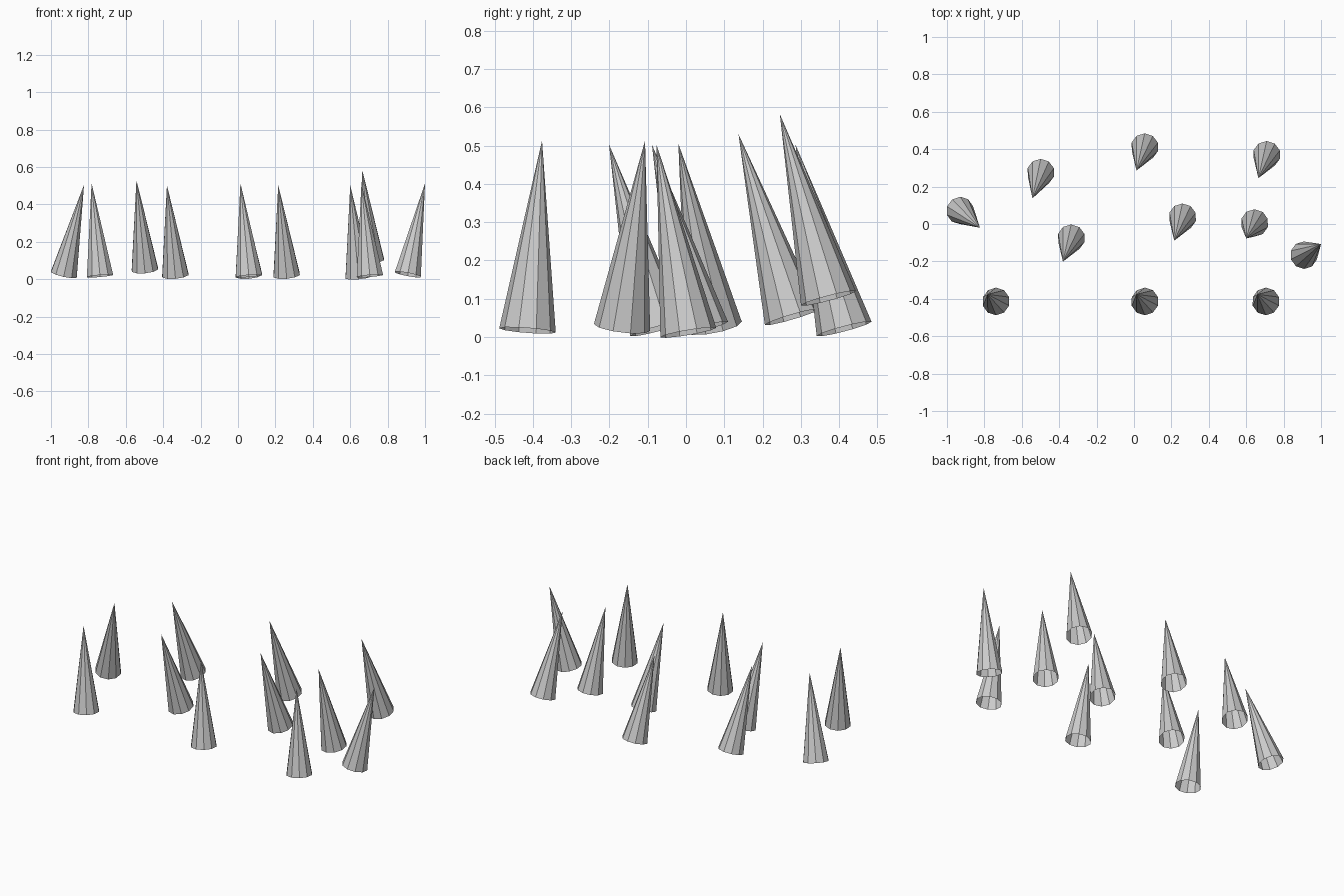
import bpy, bmesh
from mathutils import Vector, Matrix

if "Cube" in bpy.data.objects:
    bpy.data.objects.remove(bpy.data.objects["Cube"])

RADIUS, LENGTH, SIDES = 0.074, 0.5, 10


def spike(name, base, lean):
    """Open-bottomed flat-shaded cone at base, its tip offset sideways by lean."""
    lx, ly = lean
    axis = Vector((lx, ly, (LENGTH ** 2 - lx * lx - ly * ly) ** 0.5))
    turn = Vector((0, 0, 1)).rotation_difference(axis)
    bm = bmesh.new()
    bmesh.ops.create_cone(bm, cap_ends=False, segments=SIDES, radius1=RADIUS,
                          radius2=0, depth=LENGTH,
                          matrix=Matrix.Translation((0, 0, LENGTH / 2)))
    bmesh.ops.remove_doubles(bm, verts=bm.verts, dist=1e-5)
    mesh = bpy.data.meshes.new(name)
    bm.to_mesh(mesh)
    bm.free()
    ob = bpy.data.objects.new(name, mesh)
    ob.matrix_world = Matrix.Translation(base) @ turn.to_matrix().to_4x4()
    bpy.context.collection.objects.link(ob)


# Front row, leaning slightly back
for i, x in enumerate((-0.738, 0.058, 0.705)):
    spike(f"front_spike_{i + 1}", (x, -0.414, 0.017), (-0.045, 0.038))

# Middle and back spikes, leaning forward
forward = ((-0.335, -0.074, 0.021), (0.26, 0.038, 0.021),
           (0.058, 0.413, 0.021), (0.71, 0.372, 0.101))
for i, base in enumerate(forward):
    spike(f"leaning_spike_{i + 1}", base, (-0.045, -0.127))
spike("back_left_spike", (-0.498, 0.277, 0.052), (-0.045, -0.14))
spike("middle_right_spike", (0.645, 0.006, 0.0115), (-0.045, -0.083))

# Outer spikes, leaning right
spike("outer_left_spike", (-0.931, 0.073, 0.026), (0.108, -0.093))
spike("outer_right_spike", (0.908, -0.167, 0.025), (0.092, 0.06))
